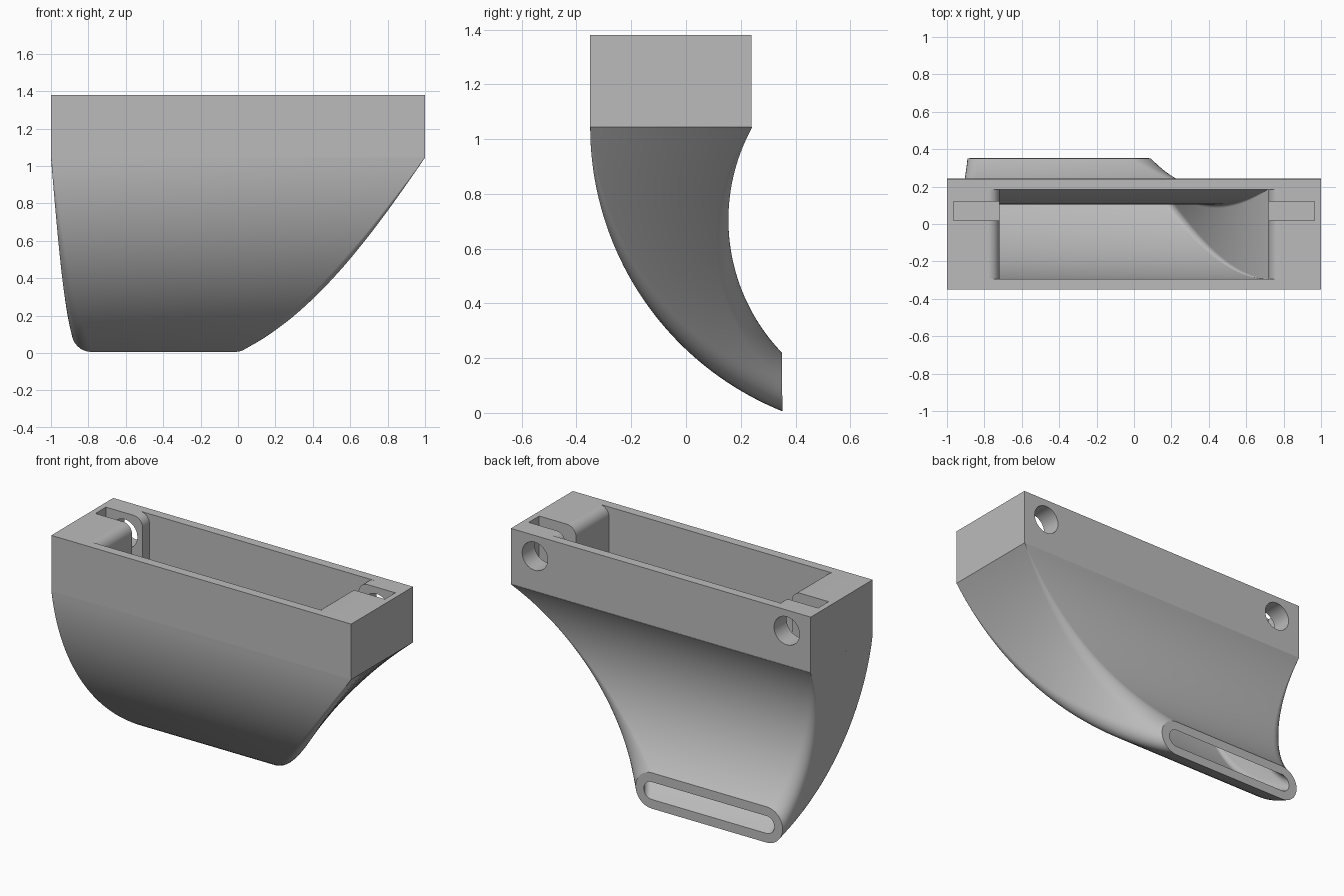
import bpy, bmesh
from math import sin, cos, pi, radians
from mathutils import Vector

if "Cube" in bpy.data.objects:
    bpy.data.objects.remove(bpy.data.objects["Cube"])

grey = bpy.data.materials.new("light_grey_plastic")
grey.use_nodes = True
grey.diffuse_color = (0.5, 0.5, 0.5, 1)
grey.node_tree.nodes["Principled BSDF"].inputs["Base Color"].default_value = (0.5, 0.5, 0.5, 1)

WALL = 0.055
TOP, JOIN = 1.38, 1.045
FRONT, BACK = -0.35, 0.24


def add_object(name, bm):
    bmesh.ops.recalc_face_normals(bm, faces=bm.faces)
    mesh = bpy.data.meshes.new(name)
    bm.to_mesh(mesh)
    bm.free()
    mesh.materials.append(grey)
    obj = bpy.data.objects.new(name, mesh)
    bpy.context.collection.objects.link(obj)
    return obj


def activate(obj):
    bpy.ops.object.select_all(action='DESELECT')
    obj.select_set(True)
    bpy.context.view_layer.objects.active = obj


def smooth(obj):
    activate(obj)
    bpy.ops.object.shade_smooth_by_angle(angle=radians(30))


def prism(name, outline, y0, y1):
    """Extrude an (x, z) outline from y0 to y1."""
    bm = bmesh.new()
    face = bm.faces.new([bm.verts.new((x, y0, z)) for x, z in outline])
    new = bmesh.ops.extrude_face_region(bm, geom=[face])["geom"]
    verts = [v for v in new if isinstance(v, bmesh.types.BMVert)]
    bmesh.ops.translate(bm, vec=(0, y1 - y0, 0), verts=verts)
    return add_object(name, bm)


def rect(x0, x1, z0, z1):
    return [(x0, z0), (x1, z0), (x1, z1), (x0, z1)]


def cut(target, cutter):
    mod = target.modifiers.new("cut", 'BOOLEAN')
    mod.operation, mod.solver, mod.object = 'DIFFERENCE', 'EXACT', cutter
    activate(target)
    bpy.ops.object.modifier_apply(modifier=mod.name)
    bpy.data.objects.remove(cutter)


# Mounting box with a through opening whose end edges are rounded over
box = prism("mounting_box", rect(-1, 1, JOIN, TOP), FRONT, BACK)
END, FILLET = 0.72, 0.06
half = [(END, JOIN - 0.1)]
for i in range(9):
    a = pi / 2 * i / 8
    half.append((END + FILLET * (1 - cos(a)), TOP - FILLET * (1 - sin(a))))
half.append((END + FILLET, TOP + 0.1))
opening = half + [(-x, z) for x, z in reversed(half)]
cut(box, prism("opening_cutter", opening, FRONT + WALL, BACK - WALL))

# Nut slots and screw holes at both ends
for side in (-1, 1):
    slot = rect(*sorted((side * 0.6, side * 0.965)), 1.1, TOP + 0.1)
    cut(box, prism("slot_cutter", slot, 0.02, 0.12))
    hole = [(side * 0.84 + 0.085 * cos(2 * pi * i / 32), 1.255 + 0.085 * sin(2 * pi * i / 32))
            for i in range(32)]
    cut(box, prism("hole_cutter", hole, 0.07, BACK + 0.1))
smooth(box)
weighted = box.modifiers.new("even_shading", 'WEIGHTED_NORMAL')
weighted.keep_sharp = True


# Curved duct: a rectangle swept and blended into a rounded slot
def arc(centre, radius, start, end, t):
    a = radians(start + (end - start) * t)
    return Vector((centre[0] + radius * cos(a), centre[1] + radius * sin(a)))


def section(t, inset, left, right, radius):
    """Rounded rectangle spanning the front and back arcs at t."""
    f = arc((0.77, JOIN), 1.12, 180, 248.1, t)
    b = arc((0.8555, 0.7053), 0.7006, 151, 223.8, t)
    u = (b - f).normalized()
    f, b = f + u * inset, b - u * inset
    depth = (b - f).length
    x0, x1 = (p[0] + (p[1] - p[0]) * t for p in (left, right))
    r = min(0.001 + radius * t, depth / 2 - 0.0005)
    points = []
    for cx, cd, start in ((x1 - r, depth - r, 0), (x0 + r, depth - r, 90),
                          (x0 + r, r, 180), (x1 - r, r, 270)):
        for i in range(9):
            a = radians(start + 90 * i / 8)
            p = f + u * (cd + r * sin(a))
            points.append((cx + r * cos(a), p.x, p.y))
    return points


def loft(bm, steps, *shape):
    rings = [[bm.verts.new(p) for p in section(i / steps, *shape)] for i in range(steps + 1)]
    for lower, upper in zip(rings, rings[1:]):
        bridge(bm, lower, upper)
    return rings


def bridge(bm, a, b):
    n = len(a)
    for i in range(n):
        j = (i + 1) % n
        bm.faces.new((a[i], a[j], b[j], b[i]))


bm = bmesh.new()
outer = loft(bm, 40, 0, (-1, -0.89), (1, 0.09), 0.11)
inner = loft(bm, 40, WALL, (-END, -0.835), (END, 0.035), 0.055)
bridge(bm, outer[0], inner[0])
bridge(bm, outer[-1], inner[-1])
smooth(add_object("curved_duct", bm))
